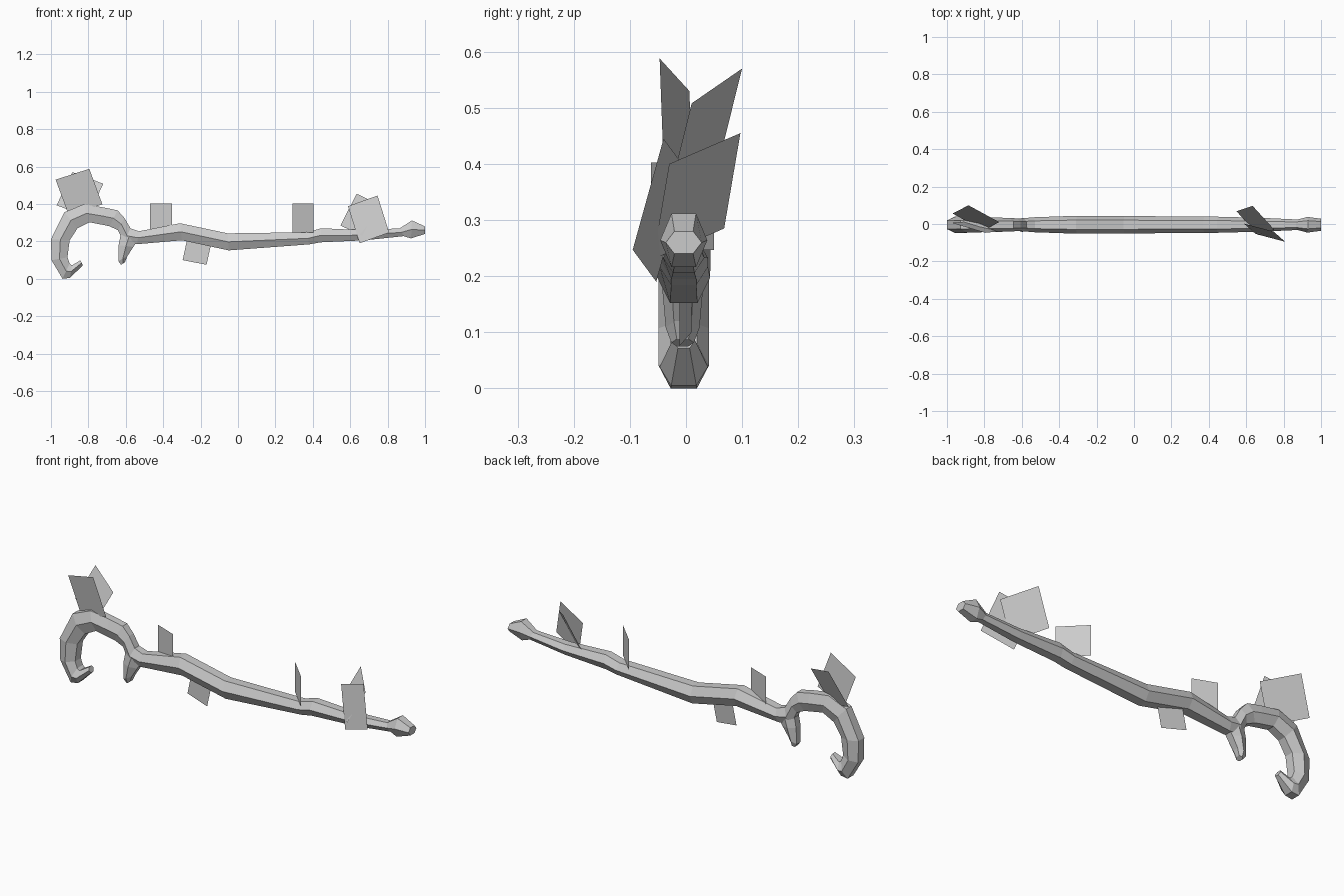
import bpy
from mathutils import Vector


def make_mesh(name, verts, faces):
    mesh = bpy.data.meshes.new(name)
    mesh.from_pydata(verts, [], faces)
    mesh.update()
    obj = bpy.data.objects.new(name, mesh)
    bpy.context.collection.objects.link(obj)
    return obj


def hex_loft(name, stations, cy=0.0):
    """Six-sided tube; station = (outer x, z, inner x, z, half width in y)."""
    verts, faces = [], []
    for ox, oz, ix, iz, w in stations:
        mx, mz, n = (ox + ix) / 2, (oz + iz) / 2, w * 0.52
        verts += [(ox, cy - n, oz), (ox, cy + n, oz), (mx, cy + w, mz),
                  (ix, cy + n, iz), (ix, cy - n, iz), (mx, cy - w, mz)]
    for s in range(len(stations) - 1):
        a, b = s * 6, s * 6 + 6
        for k in range(6):
            j = (k + 1) % 6
            faces.append((a + k, a + j, b + j, b + k))
    last = len(verts) - 6
    faces += [tuple(range(5, -1, -1)), tuple(range(last, last + 6))]
    return make_mesh(name, verts, faces)


def leaf(name, corner, left, right):
    """Flat parallelogram leaf from one corner and its two neighbours."""
    c, l, r = Vector(corner), Vector(left), Vector(right)
    return make_mesh(name, [c, l, l + r - c, r], [(0, 1, 2, 3)])


# Hooked crook flowing into the long bent shaft and the end knob
hex_loft("staff", [
    (-0.83, 0.072, -0.842, 0.099, 0.02),
    (-0.898, 0.005, -0.888, 0.072, 0.043),
    (-0.938, 0.0, -0.900, 0.082, 0.045),
    (-0.997, 0.099, -0.912, 0.115, 0.045),
    (-1.0, 0.211, -0.90, 0.206, 0.045),
    (-0.928, 0.356, -0.858, 0.27, 0.042),
    (-0.826, 0.398, -0.794, 0.302, 0.04),
    (-0.72, 0.382, -0.715, 0.287, 0.038),
    (-0.644, 0.366, -0.687, 0.281, 0.036),
    (-0.607, 0.325, -0.642, 0.26, 0.034),
    (-0.575, 0.27, -0.61, 0.19, 0.035),
    (-0.53, 0.254, -0.54, 0.185, 0.04),
    (-0.31, 0.297, -0.30, 0.206, 0.048),
    (-0.055, 0.243, -0.05, 0.152, 0.047),
    (0.37, 0.249, 0.38, 0.184, 0.043),
    (0.445, 0.27, 0.44, 0.195, 0.043),
    (0.68, 0.26, 0.68, 0.206, 0.037),
    (0.865, 0.27, 0.885, 0.228, 0.028),
    (0.93, 0.312, 0.925, 0.216, 0.042),
    (1.0, 0.28, 1.0, 0.24, 0.032),
], cy=-0.004)

# Broken twig under the crook
hex_loft("twig", [
    (-0.625, 0.25, -0.54, 0.20, 0.034),
    (-0.638, 0.18, -0.56, 0.17, 0.036),
    (-0.640, 0.095, -0.592, 0.12, 0.03),
    (-0.625, 0.075, -0.605, 0.088, 0.02),
], cy=-0.006)

# Small leaves along the shaft
leaf("shaft_leaf_upper", (-0.47, 0.02, 0.403), (-0.47, 0.02, 0.26), (-0.353, -0.025, 0.403))
leaf("shaft_leaf_lower", (-0.296, 0.01, 0.10), (-0.27, 0.01, 0.22), (-0.168, -0.012, 0.075))
leaf("shaft_leaf_middle", (0.292, 0.05, 0.403), (0.292, 0.05, 0.247), (0.403, -0.062, 0.403))

# Pairs of big leaves on the crook and near the end
leaf("crook_leaf_front", (-0.975, 0.006, 0.53), (-0.905, 0.013, 0.34), (-0.795, -0.047, 0.588))
leaf("crook_leaf_back", (-0.885, 0.1, 0.57), (-0.97, 0.056, 0.393), (-0.72, 0.01, 0.508))
leaf("end_leaf_front", (0.588, 0.002, 0.388), (0.65, -0.053, 0.19), (0.746, -0.04, 0.445))
leaf("end_leaf_back", (0.634, 0.097, 0.455), (0.548, 0.068, 0.285), (0.75, -0.03, 0.4))
